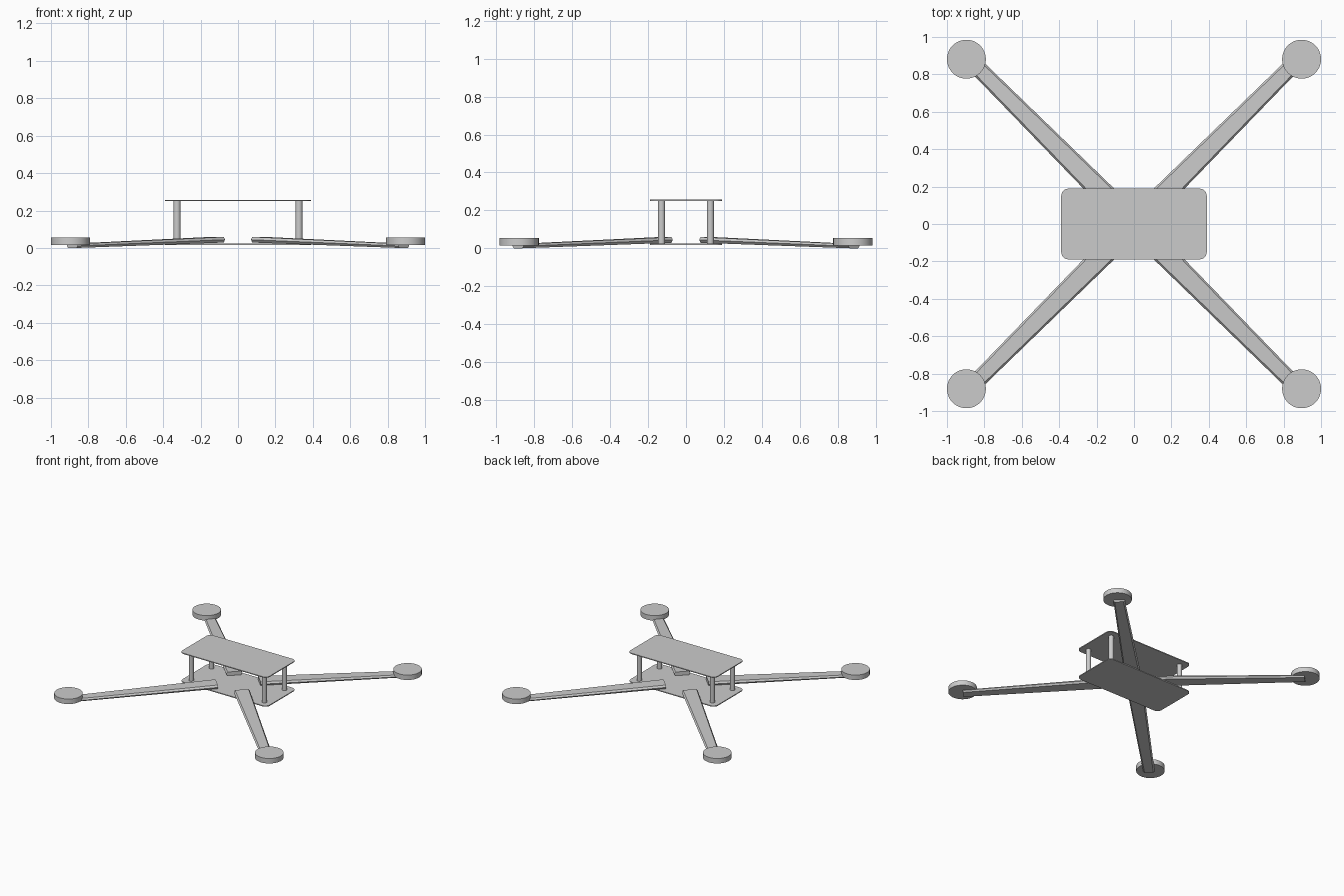
import bpy, bmesh, math
from mathutils import Vector

cube = bpy.data.objects.get("Cube")
if cube:
    bpy.data.objects.remove(cube, do_unlink=True)

grey = bpy.data.materials.new("plain_grey")
grey.use_nodes = True
colour = (0.6, 0.6, 0.6, 1)
grey.diffuse_color = colour
grey.node_tree.nodes["Principled BSDF"].inputs["Base Color"].default_value = colour


def finish(name, bm, smooth=False):
    bmesh.ops.recalc_face_normals(bm, faces=bm.faces)
    mesh = bpy.data.meshes.new(name)
    bm.to_mesh(mesh)
    bm.free()
    mesh.materials.append(grey)
    obj = bpy.data.objects.new(name, mesh)
    bpy.context.collection.objects.link(obj)
    if smooth:
        bpy.ops.object.select_all(action='DESELECT')
        obj.select_set(True)
        bpy.context.view_layer.objects.active = obj
        bpy.ops.object.shade_smooth_by_angle(angle=math.radians(35))
    return obj


def cylinder(name, x, y, low, high, radius, sides):
    bm = bmesh.new()
    bmesh.ops.create_cone(bm, cap_ends=True, segments=sides, radius1=radius,
                          radius2=radius, depth=high - low)
    bmesh.ops.translate(bm, verts=bm.verts, vec=(x, y, (low + high) / 2))
    finish(name, bm, True)


def plate(name, low, high):
    # Thin rectangle with its four upright corners rounded
    bm = bmesh.new()
    bmesh.ops.create_cube(bm, size=1)
    bmesh.ops.scale(bm, verts=bm.verts, vec=(0.778, 0.378, high - low))
    bmesh.ops.translate(bm, verts=bm.verts, vec=(0, 0, (low + high) / 2))
    upright = [e for e in bm.edges
               if abs(e.verts[0].co.z - e.verts[1].co.z) > (high - low) / 2]
    bmesh.ops.bevel(bm, geom=upright, offset=0.038, segments=6, profile=0.5,
                    affect='EDGES')
    finish(name, bm)


def arm(name, sx, sy):
    # Tapered bar with chamfered long edges, sloping down to the tip
    along = Vector((sx, sy, 0)).normalized()
    across = Vector((-along.y, along.x, 0))
    bm = bmesh.new()
    rings = []
    for centre, half, low, high in ((0.112, 0.06, 0.029, 0.059),
                                    (0.886, 0.042, 0.0, 0.022)):
        base = Vector((sx * centre, sy * centre, 0))
        cut, mid = 0.01, (low + high) / 2
        outline = ((half - cut, low), (half, mid), (half - cut, high),
                   (cut - half, high), (-half, mid), (cut - half, low))
        rings.append([bm.verts.new(base + across * u + Vector((0, 0, z)))
                      for u, z in outline])
    inner, outer = rings
    for i in range(len(inner)):
        j = (i + 1) % len(inner)
        bm.faces.new((inner[i], inner[j], outer[j], outer[i]))
    bm.faces.new(inner)
    bm.faces.new(outer)
    finish(name, bm)


# Body plates
plate("bottom_plate", 0.017, 0.024)
plate("top_plate", 0.25, 0.257)

# Arms, motor pods and standoff posts at each corner
for sx, side in ((1, "left"), (-1, "right")):
    for sy, end in ((-1, "front"), (1, "back")):
        tag = f"{end}_{side}"
        arm(f"arm_{tag}", sx, sy)
        cylinder(f"motor_pod_{tag}", sx * 0.896, sy * 0.881, 0.015, 0.055, 0.104, 48)
        cylinder(f"post_{tag}", sx * 0.326, sy * 0.129, 0.022, 0.252, 0.019, 16)
